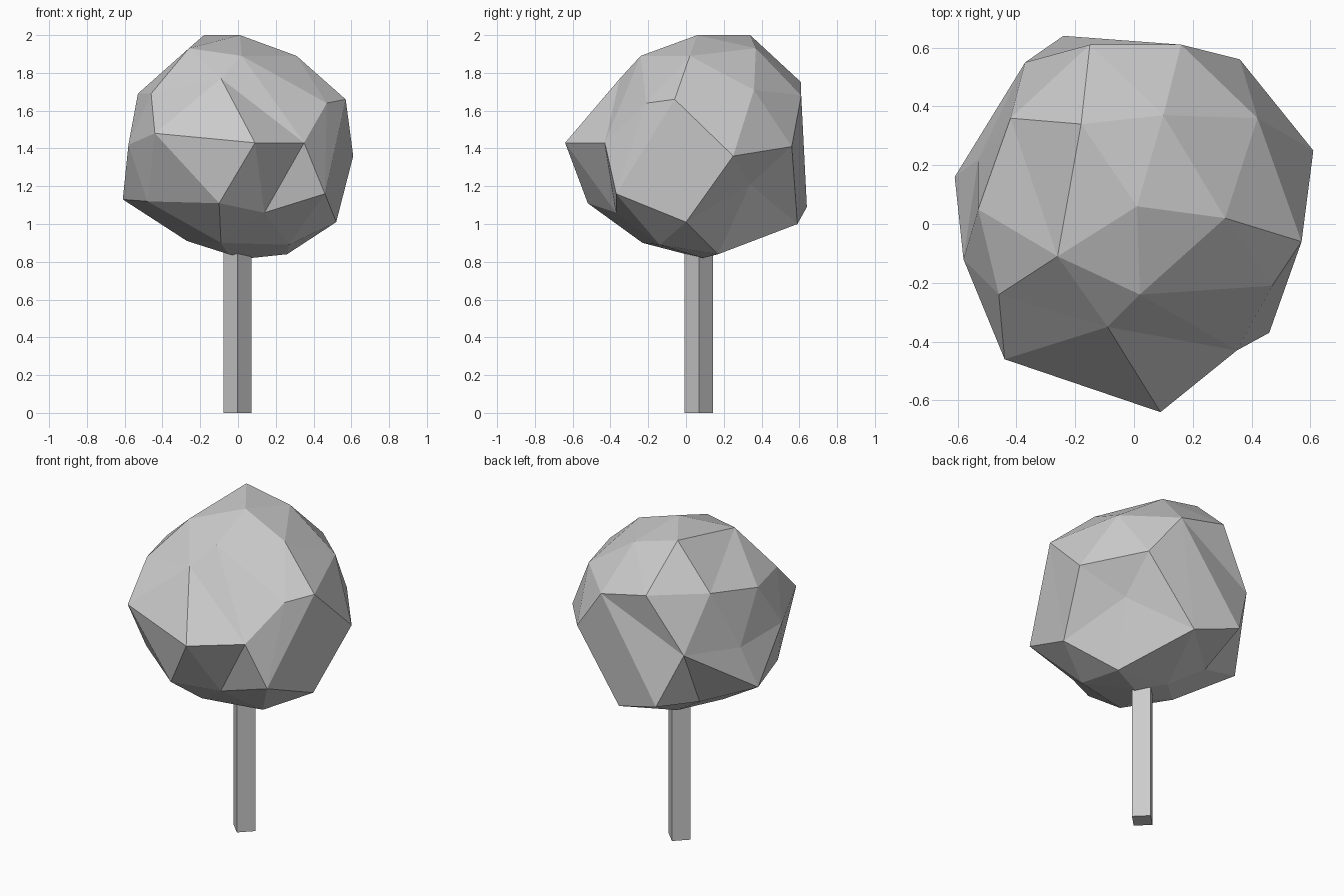
import bpy
import bmesh
from mathutils import Vector

default_cube = bpy.data.objects.get("Cube")
if default_cube:
    bpy.data.objects.remove(default_cube, do_unlink=True)


def make_material(name, colour):
    material = bpy.data.materials.new(name)
    material.use_nodes = True
    material.diffuse_color = colour
    material.node_tree.nodes["Principled BSDF"].inputs["Base Color"].default_value = colour
    return material


def make_object(name, mesh_builder, material):
    """Turn a finished bmesh into a flat-shaded object with one material."""
    mesh = bpy.data.meshes.new(name)
    mesh_builder.to_mesh(mesh)
    mesh_builder.free()
    mesh.materials.append(material)
    for polygon in mesh.polygons:
        polygon.use_smooth = False
    part = bpy.data.objects.new(name, mesh)
    bpy.context.collection.objects.link(part)
    return part


grey = make_material("plain grey", (0.6, 0.6, 0.6, 1.0))

# Corners of the lumpy crown, ring by ring, in hundredths of a unit (x, y, z)
crown_rings = {
    "top": [(1, 6, 200), (-18, 34, 200), (31, 2, 189), (10, 37, 193),
            (2, -24, 189), (-26, -11, 193)],
    "shoulder": [(42, 36, 171), (57, -6, 166), (47, -21, 164), (-9, -35, 177),
                 (-46, -24, 169), (-53, 5, 169), (-42, 36, 174),
                 (-15, 61, 175), (16, 61, 168)],
    "middle": [(9, -64, 143), (-44, -46, 148), (35, -43, 143), (61, 25, 136),
               (36, 56, 141), (-37, 55, 141), (-53, 22, 138), (-58, -12, 142)],
    "lower": [(46, -37, 116), (14, -37, 106), (-10, -52, 111), (-48, -22, 112),
              (-61, 16, 113), (-24, 64, 109), (5, 59, 100), (35, 34, 121),
              (52, 0, 101)],
    "bottom": [(27, -14, 89), (-9, -23, 90), (-27, 2, 91), (-29, 28, 100),
               (-8, 20, 86), (26, 17, 84), (-5, 0, 84), (7, 9, 82)],
}


def build_crown(rings, centre):
    """Join the corners as a hull on a round ball, then pull each to its place."""
    crown = bmesh.new()
    targets = {}
    for ring in rings.values():
        for corner in ring:
            target = Vector(corner) / 100
            vertex = crown.verts.new((target - centre).normalized())
            targets[vertex] = target
    bmesh.ops.convex_hull(crown, input=list(crown.verts))
    for vertex, target in targets.items():
        vertex.co = target
    bmesh.ops.recalc_face_normals(crown, faces=list(crown.faces))
    return crown


make_object("crown", build_crown(crown_rings, Vector((0, 0, 1.42))), grey)


def build_trunk(centre_x, centre_y, radius, height):
    """Square post turned so that one corner faces the front."""
    trunk = bmesh.new()
    corners = [(radius, 0), (0, radius), (-radius, 0), (0, -radius)]
    base = trunk.faces.new(
        [trunk.verts.new((centre_x + x, centre_y + y, 0)) for x, y in corners])
    raised = bmesh.ops.extrude_face_region(trunk, geom=[base], use_keep_orig=True)
    top_corners = [item for item in raised["geom"]
                   if isinstance(item, bmesh.types.BMVert)]
    bmesh.ops.translate(trunk, verts=top_corners, vec=(0, 0, height))
    bmesh.ops.recalc_face_normals(trunk, faces=list(trunk.faces))
    return trunk


make_object("trunk", build_trunk(-0.003, 0.068, 0.075, 0.9), grey)
